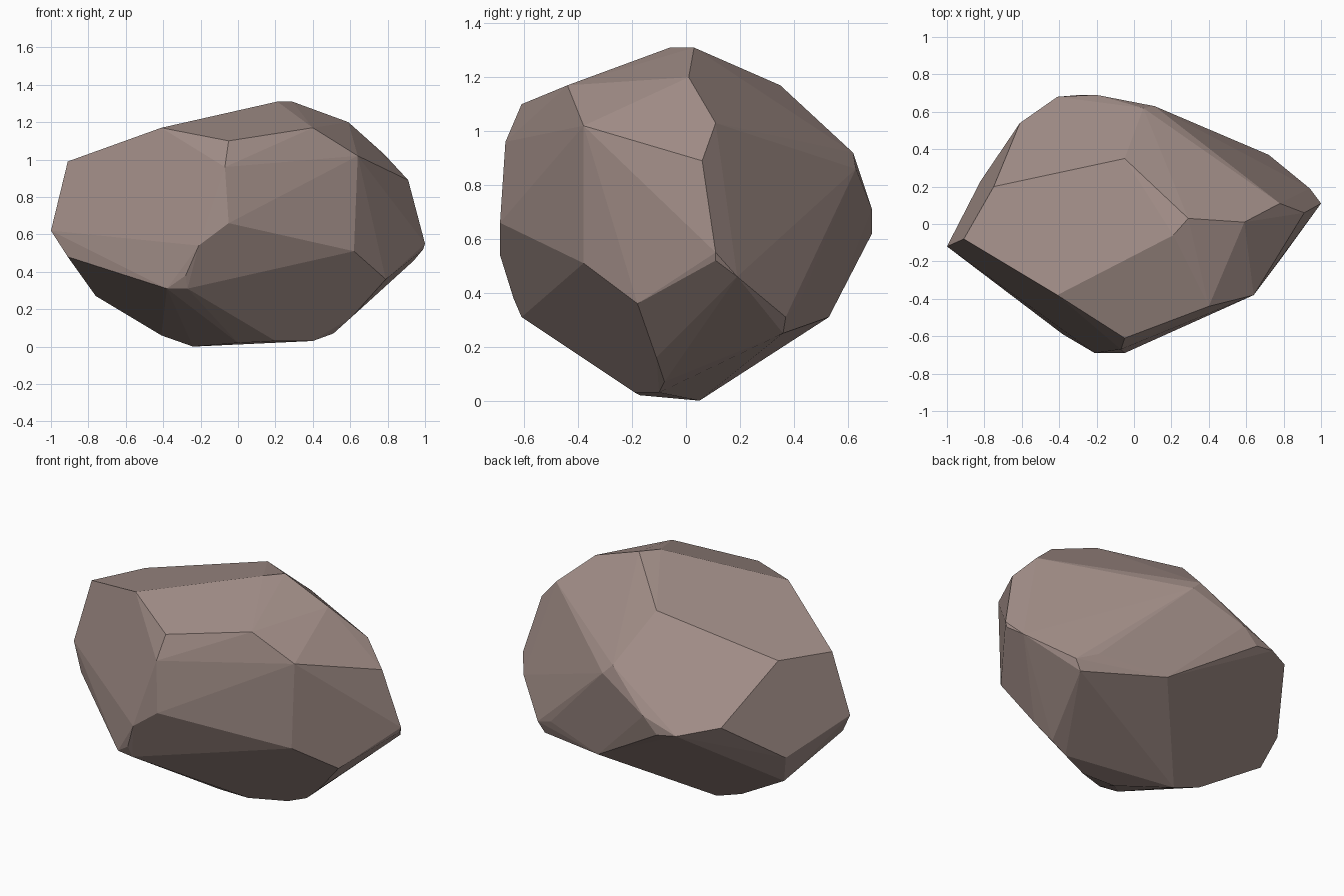
import bpy
import bmesh
from math import radians
from mathutils import Vector

default_cube = bpy.data.objects.get("Cube")
if default_cube:
    bpy.data.objects.remove(default_cube, do_unlink=True)


def make_material(name, colour):
    material = bpy.data.materials.new(name)
    material.use_nodes = True
    material.diffuse_color = colour
    shader = material.node_tree.nodes["Principled BSDF"]
    shader.inputs["Base Color"].default_value = colour
    shader.inputs["Roughness"].default_value = 0.9
    return material


def make_boulder(name, corner_groups, material):
    """Wrap a faceted shell around the corners and merge level facets."""
    mesh = bpy.data.meshes.new(name)
    shell = bmesh.new()
    for group in corner_groups:
        for corner in group:
            shell.verts.new(Vector(corner) / 100)
    hull = bmesh.ops.convex_hull(shell, input=shell.verts)
    unused = [v for v in shell.verts if not v.link_faces]
    bmesh.ops.delete(shell, geom=unused, context="VERTS")
    bmesh.ops.dissolve_limit(shell, angle_limit=radians(3),
                             verts=shell.verts, edges=shell.edges)
    bmesh.ops.recalc_face_normals(shell, faces=shell.faces)
    shell.to_mesh(mesh)
    shell.free()
    mesh.materials.append(material)
    boulder = bpy.data.objects.new(name, mesh)
    bpy.context.collection.objects.link(boulder)
    return boulder


# Corners in hundredths of a unit, grouped by side of the boulder
crest = [(-91, -8, 99), (-41, -38, 117), (-5, -61, 110), (40, -44, 117),
         (21, -6, 131), (29, 3, 131), (59, 1, 120), (-5, 35, 117),
         (15, 15, 125), (-75, 20, 100)]
front_face = [(-7, -67, 96), (-5, -69, 66), (-21, -69, 54), (-28, -64, 38),
              (-27, -61, 31), (-38, -59, 31), (64, -38, 102), (62, -38, 51)]
pointed_end = [(78, 11, 103), (91, 6, 89), (100, 11, 55), (99, 11, 52),
               (94, 19, 46), (79, -18, 36)]
blunt_end = [(-100, -12, 62), (-91, -18, 48), (-82, 23, 45), (-76, 16, 27)]
back_face = [(5, 62, 92), (11, 63, 86), (-20, 69, 71), (-29, 69, 62),
             (-41, 68, 64), (-61, 54, 69), (60, 42, 36), (72, 37, 31),
             (68, 36, 25), (21, 53, 31)]
underside = [(-41, 6, 6), (-24, 5, 0), (0, -17, 2), (20, -19, 3),
             (40, -10, 3), (51, -8, 7), (61, -11, 16)]

stone = make_material("warm grey brown stone", (0.36, 0.27, 0.245, 1))
make_boulder("boulder", [crest, front_face, pointed_end, blunt_end,
                         back_face, underside], stone)
